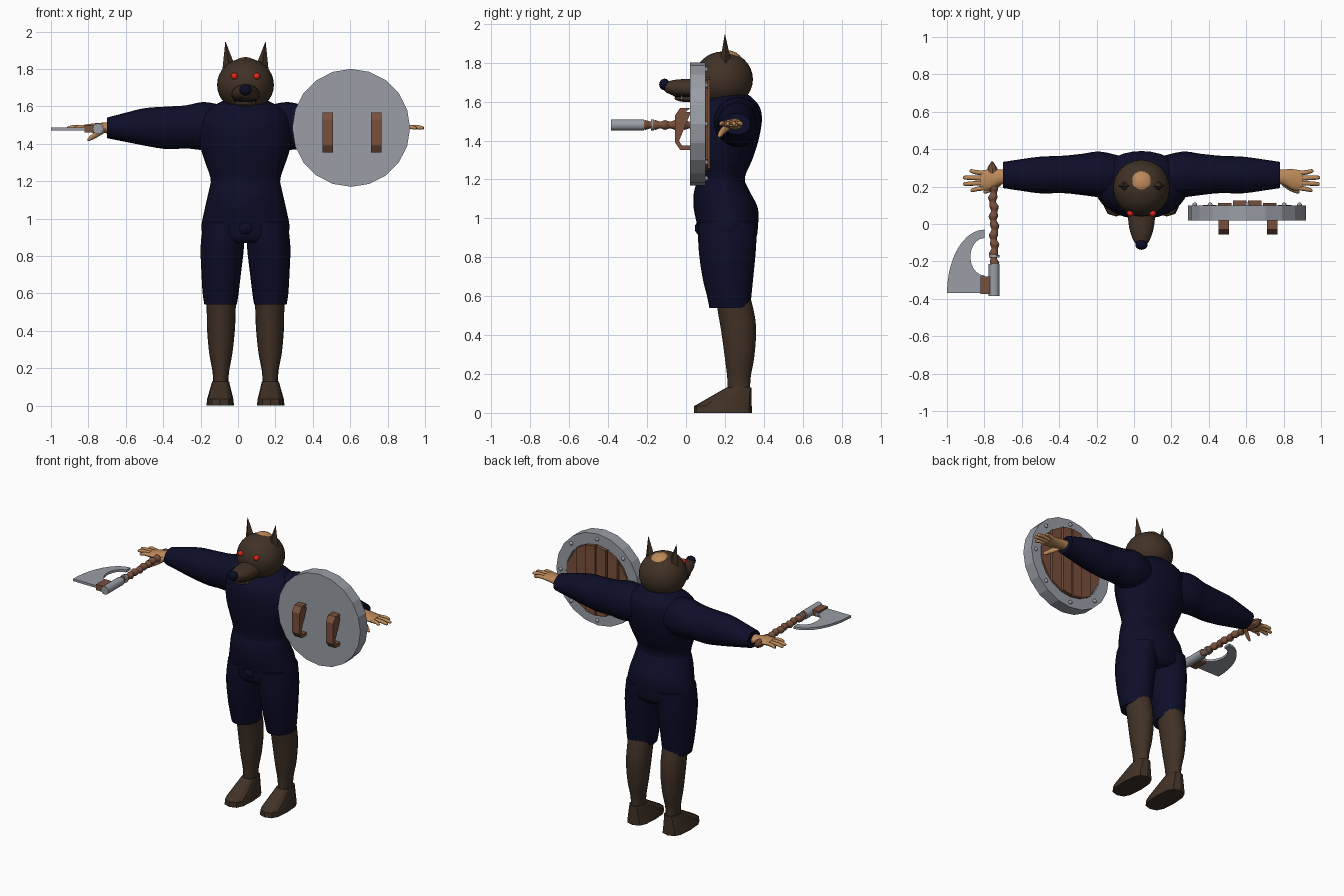
import bpy, bmesh
from math import pi, sin, cos, sqrt, radians
from mathutils import Vector

if "Cube" in bpy.data.objects:
    bpy.data.objects.remove(bpy.data.objects["Cube"], do_unlink=True)

MID = 0.04  # x of the figure's symmetry plane


def material(name, r, g, b):
    m = bpy.data.materials.new(name)
    m.use_nodes = True
    m.diffuse_color = (r, g, b, 1)
    m.node_tree.nodes["Principled BSDF"].inputs["Base Color"].default_value = (r, g, b, 1)
    return m


navy = material("navy cloth", 0.004, 0.004, 0.021)
fur = material("dark brown fur", 0.052, 0.031, 0.019)
skin = material("tan skin", 0.5, 0.25, 0.1)
steel = material("grey steel", 0.32, 0.34, 0.38)
wood = material("brown wood", 0.19, 0.08, 0.045)
dark_wood = material("dark wood", 0.06, 0.028, 0.018)
red = material("red eye", 0.8, 0.02, 0.01)
ivory = material("ivory tooth", 0.8, 0.78, 0.68)
black = material("black mouth", 0.01, 0.007, 0.007)


def finish(name, bm, mat, angle):
    bmesh.ops.recalc_face_normals(bm, faces=bm.faces)
    mesh = bpy.data.meshes.new(name)
    bm.to_mesh(mesh)
    bm.free()
    mesh.materials.append(mat)
    ob = bpy.data.objects.new(name, mesh)
    bpy.context.collection.objects.link(ob)
    if angle:
        bpy.ops.object.select_all(action="DESELECT")
        ob.select_set(True)
        bpy.context.view_layer.objects.active = ob
        bpy.ops.object.shade_smooth_by_angle(angle=radians(angle))
    return ob


def place(axis, t, a, b):
    """Point at t along the axis and a, b on the other two axes."""
    p = [a, b]
    p.insert("XYZ".index(axis), t)
    return Vector(p)


def spline(p, q, r, s, u):
    return tuple(0.5 * (2 * b + (c - a) * u + (2 * a - 5 * b + 4 * c - d) * u * u
                        + (3 * b - a - 3 * c + d) * u ** 3) for a, b, c, d in zip(p, q, r, s))


def loft(name, axis, rings, mat, sides=24, steps=4, power=1.0, angle=50):
    """Skin elliptical rings given as (position, centre, centre, radius, radius)."""
    n = len(rings)
    path = [spline(rings[max(i - 1, 0)], rings[i], rings[i + 1], rings[min(i + 2, n - 1)], k / steps)
            for i in range(n - 1) for k in range(steps)] + [rings[-1]]
    bm = bmesh.new()
    loops = []
    for t, a, b, ra, rb in path:
        loop = []
        for k in range(sides):
            c, s = cos(2 * pi * k / sides), sin(2 * pi * k / sides)
            c, s = (abs(v) ** power * (1 if v > 0 else -1) for v in (c, s))
            loop.append(bm.verts.new(place(axis, t, a + ra * c, b + rb * s)))
        loops.append(loop)
    for lo, hi in zip(loops, loops[1:]):
        for k in range(sides):
            j = (k + 1) % sides
            bm.faces.new((lo[k], lo[j], hi[j], hi[k]))
    bm.faces.new(loops[0])
    bm.faces.new(loops[-1])
    return finish(name, bm, mat, angle)


def prism(name, axis, outline, lo, hi, mat):
    bm = bmesh.new()
    ends = [[bm.verts.new(place(axis, t, a, b)) for a, b in outline] for t in (lo, hi)]
    for loop in ends:
        bm.faces.new(loop)
    for k in range(len(outline)):
        j = (k + 1) % len(outline)
        bm.faces.new((ends[0][k], ends[0][j], ends[1][j], ends[1][k]))
    return finish(name, bm, mat, 0)


def ball(name, centre, radii, mat, segments=24):
    bm = bmesh.new()
    bmesh.ops.create_uvsphere(bm, u_segments=segments, v_segments=segments // 2, radius=1)
    bmesh.ops.scale(bm, vec=radii, verts=bm.verts)
    bmesh.ops.translate(bm, vec=centre, verts=bm.verts)
    return finish(name, bm, mat, 60)


# Torso and hips
loft("shirt", "Z", [(z, MID, cy, rx, ry) for z, cy, rx, ry in (
    (1.15, 0.18, 0.185, 0.125), (1.22, 0.18, 0.188, 0.125), (1.3, 0.19, 0.215, 0.15),
    (1.4, 0.2, 0.245, 0.172), (1.5, 0.21, 0.25, 0.18), (1.57, 0.22, 0.22, 0.16),
    (1.62, 0.23, 0.14, 0.11), (1.64, 0.23, 0.09, 0.08))], navy, 32)
loft("shorts_hips", "Z", [(z, MID, cy, rx, ry) for z, cy, rx, ry in (
    (0.87, 0.21, 0.16, 0.12), (0.9, 0.213, 0.22, 0.148), (0.96, 0.214, 0.235, 0.156),
    (1.05, 0.205, 0.218, 0.165), (1.13, 0.186, 0.2, 0.146), (1.2, 0.178, 0.184, 0.118))], navy, 32)
ball("shorts_front_fold", (MID, 0.08, 0.95), (0.045, 0.035, 0.04), navy, 16)
loft("neck", "Z", [(1.58, MID, 0.235, 0.08, 0.085), (1.67, MID, 0.235, 0.08, 0.08)], skin)

# Limbs, once for each side
for side, s in (("left", 1), ("right", -1)):
    def limb(part, axis, rings, mat, **options):
        if axis == "X":
            rings = [(MID + s * d, *rest) for d, *rest in rings]
        else:
            rings = [(t, MID + s * d, *rest) for t, d, *rest in rings]
        return loft(side + "_" + part, axis, rings, mat, **options)

    limb("sleeve", "X", [
        (0.1, 0.25, 1.49, 0.11, 0.11), (0.22, 0.265, 1.495, 0.122, 0.128),
        (0.32, 0.265, 1.49, 0.11, 0.115), (0.42, 0.265, 1.485, 0.1, 0.114),
        (0.54, 0.262, 1.49, 0.098, 0.1), (0.64, 0.262, 1.488, 0.085, 0.078),
        (0.74, 0.262, 1.485, 0.07, 0.055)], navy)
    limb("shorts_leg", "Z", [
        (0.54, 0.133, 0.225, 0.087, 0.105), (0.6, 0.133, 0.222, 0.096, 0.114),
        (0.7, 0.13, 0.215, 0.105, 0.131), (0.85, 0.124, 0.212, 0.116, 0.148),
        (0.98, 0.115, 0.214, 0.11, 0.15)], navy)
    limb("lower_leg", "Z", [
        (0.09, 0.133, 0.272, 0.04, 0.058), (0.18, 0.132, 0.272, 0.044, 0.06),
        (0.28, 0.132, 0.275, 0.062, 0.075), (0.4, 0.131, 0.272, 0.074, 0.088),
        (0.49, 0.13, 0.262, 0.077, 0.093), (0.6, 0.13, 0.24, 0.08, 0.09)], fur, sides=16)
    limb("foot", "Z", [
        (0, 0.135, 0.19, 0.074, 0.15), (0.035, 0.135, 0.19, 0.07, 0.148),
        (0.13, 0.133, 0.272, 0.045, 0.065)], fur, sides=12, steps=1, power=0.7, angle=30)

    # Hand: palm, four fingers and a thumb
    limb("palm", "X", [
        (0.7, 0.255, 1.485, 0.036, 0.03), (0.76, 0.25, 1.485, 0.042, 0.028),
        (0.81, 0.237, 1.487, 0.056, 0.022), (0.86, 0.232, 1.487, 0.053, 0.015)], skin, sides=16)
    for k, (tip, y) in enumerate(((0.915, 0.18), (0.953, 0.214), (0.955, 0.248), (0.92, 0.283))):
        base = 0.193 + 0.026 * k
        limb("finger_" + str(k + 1), "X", [
            (0.84, base, 1.487, 0.013, 0.013), ((tip + 0.85) / 2, (base + y) / 2, 1.49, 0.012, 0.012),
            (tip - 0.01, y, 1.485, 0.01, 0.01), (tip, y, 1.484, 0.004, 0.004)], skin, sides=10)
    limb("thumb", "X", [
        (0.75, 0.225, 1.48, 0.018, 0.02), (0.79, 0.195, 1.455, 0.016, 0.02),
        (0.83, 0.175, 1.43, 0.012, 0.014), (0.845, 0.17, 1.42, 0.004, 0.005)], skin, sides=10)

    # Ear, eye and fang
    limb("ear", "Z", [(1.77, 0.082, 0.205, 0.044, 0.036), (1.945, 0.107, 0.2, 0.001, 0.001)],
         fur, sides=4, steps=1, angle=0)
    ball(side + "_eye", (MID + s * 0.06, 0.058, 1.762), (0.018, 0.018, 0.018), red, 16)
    limb("fang", "Z", [(1.61, 0.045, -0.022, 0.001, 0.001), (1.65, 0.045, -0.022, 0.009, 0.009)],
         ivory, sides=8, steps=1)

# Head
ball("head", (MID, 0.192, 1.715), (0.152, 0.152, 0.143), fur, 32)
ball("crown_patch", (MID, 0.215, 1.764), (0.09, 0.09, 0.1), skin)
loft("muzzle", "Y", [
    (-0.112, MID, 1.675, 0.014, 0.014), (-0.1, MID, 1.674, 0.036, 0.028),
    (-0.05, MID, 1.67, 0.058, 0.043), (0.01, MID, 1.667, 0.07, 0.05),
    (0.1, MID, 1.667, 0.076, 0.055)], fur)
ball("mouth", (MID, 0.01, 1.633), (0.062, 0.08, 0.014), black)
ball("lower_jaw", (MID, 0.02, 1.617), (0.056, 0.08, 0.02), fur)
ball("nose", (MID, -0.11, 1.688), (0.033, 0.028, 0.03), navy, 20)

# Shield: flat steel front, raised rim and planks behind
SX, SZ, RIM, INNER = 0.605, 1.485, 0.315, 0.24
shield = loft("shield", "Y", [(y, SX, SZ, r, r) for y, r in (
    (0.02, RIM), (0.1, RIM), (0.1, INNER), (0.08, INNER))], steel, 20, 1, angle=0)
shield.data.materials.append(dark_wood)
for face in shield.data.polygons:
    if abs(face.center.y - 0.08) < 0.001 and abs(face.normal.y) > 0.9:
        face.material_index = 1
WIDTH = 2 * INNER / 6
for k in range(6):
    lo = -INNER + k * WIDTH + 0.004
    hi = lo + WIDTH - 0.008
    ends = [(x, sqrt(INNER ** 2 - x ** 2)) for x in (lo, hi)]
    outline = [(SX + x, SZ + h) for x, h in ends] + [(SX + x, SZ - h) for x, h in reversed(ends)]
    prism("plank_" + str(k + 1), "Y", outline, 0.07, 0.13 - 0.011 * abs(k - 2.5), wood)
for k in range(8):
    a = k * pi / 4
    ball("rivet_" + str(k + 1), (SX + 0.28 * cos(a), 0.102, SZ + 0.28 * sin(a)),
         (0.013, 0.013, 0.013), steel, 12)

# Shield grips
half = [(0.025, 0.108), (-0.03, 0.108), (-0.056, 0.07)]
inside = [(-0.036, 0.062), (-0.02, 0.086), (0.025, 0.086)]
grip = half + [(y, -z) for y, z in reversed(half)] + [(y, -z) for y, z in reversed(inside)] + inside[::-1]
for name, x in (("inner_grip", 0.48), ("outer_grip", 0.738)):
    prism(name, "X", [(y, SZ - 0.025 + z) for y, z in grip], x - 0.028, x + 0.028, wood)

# Axe: wrapped handle, steel socket and blade
AX, AZ = -0.748, 1.48
wrap = []
for k in range(41):
    y = -0.22 + k * 0.0125
    r = 0.021 + 0.004 * sin(k * pi / 2)
    wrap.append((y, AX - 0.03 * max(y, 0) + 0.004 * cos(k * pi / 4), AZ, r, r))
loft("axe_handle", "Y", wrap, wood, 12, 2)
loft("axe_pommel", "Y", [(0.27, AX - 0.008, AZ, 0.03, 0.03), (0.3, AX - 0.01, AZ, 0.026, 0.026),
                         (0.335, AX - 0.01, AZ, 0.004, 0.004)], wood, 8, 1, angle=0)
for name, lo, hi, r in (("axe_socket", -0.385, -0.215, 0.029), ("axe_collar", -0.18, -0.165, 0.028)):
    loft(name, "Y", [(y, AX, AZ, r, r) for y in (lo, hi)], steel, 12, 1, angle=40)
prism("blade_binding", "Z", [(-0.82, -0.375), (-0.77, -0.375), (-0.77, -0.28), (-0.82, -0.28)],
      AZ - 0.02, AZ + 0.02, wood)
outer = [(-1 + 0.2 * (1 - cos(a)), -0.37 + 0.34 * sin(a)) for a in (k * pi / 20 for k in range(11))]
inner = [(-0.8 - 0.075 * sin(a), -0.175 + 0.1 * cos(a)) for a in (k * pi / 10 for k in range(11))]
prism("axe_blade", "Z", outer + inner + [(-0.8, -0.37)], AZ - 0.008, AZ + 0.008, steel)
